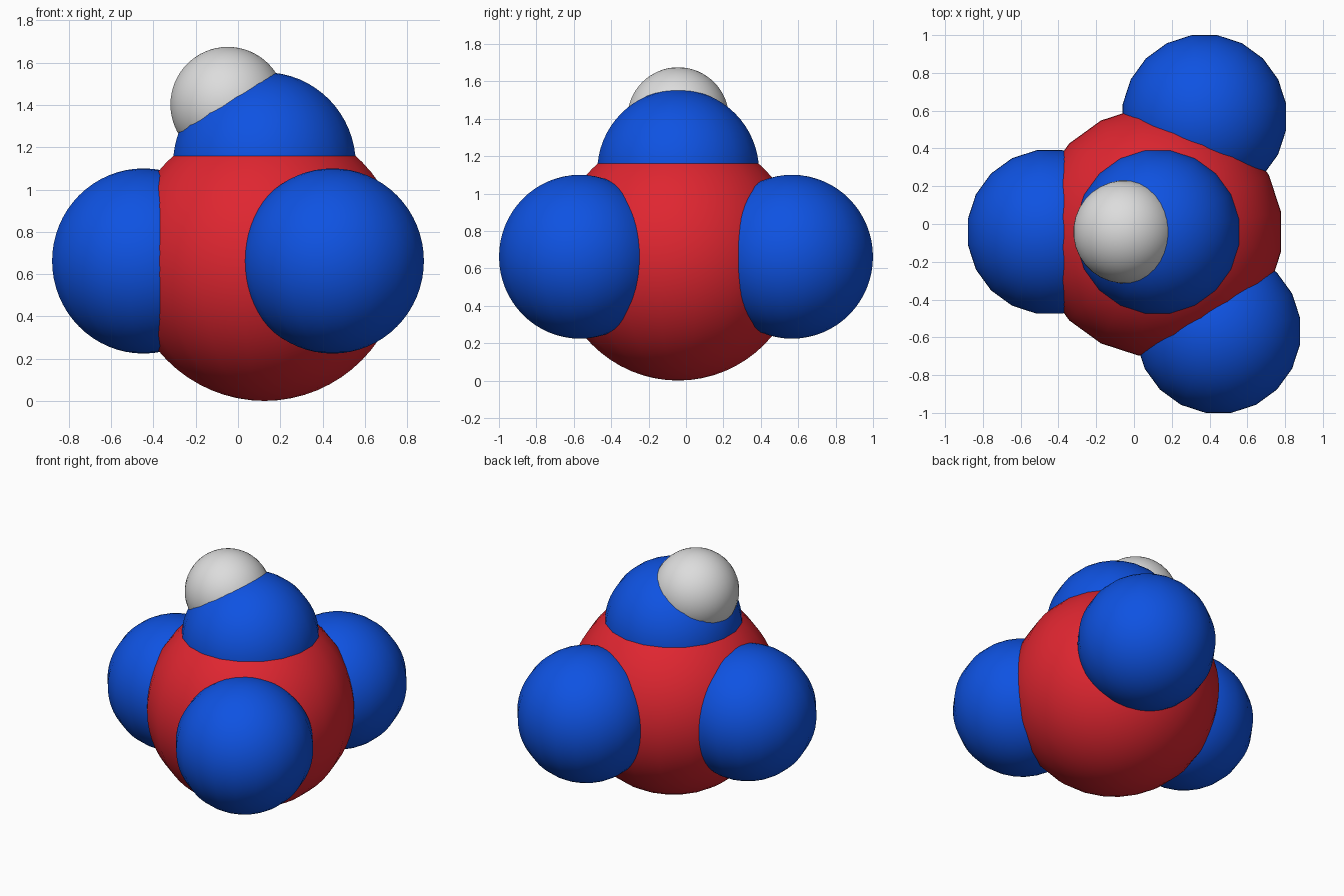
import bpy, bmesh, math
from mathutils import Matrix

if "Cube" in bpy.data.objects:
    bpy.data.objects.remove(bpy.data.objects["Cube"])


def material(name, rgb):
    m = bpy.data.materials.new(name)
    m.diffuse_color = (*rgb, 1.0)
    m.use_nodes = True
    m.node_tree.nodes["Principled BSDF"].inputs["Base Color"].default_value = m.diffuse_color
    return m


RED = material("red", (0.74, 0.019, 0.03))
BLUE = material("blue", (0.0045, 0.085, 0.76))
GREY = material("light grey", (0.72, 0.72, 0.72))


def ball(name, centre, radius, mat, segments=20, rings=32):
    """Smooth sphere whose flat sides face the x and y axes."""
    bm = bmesh.new()
    turn = Matrix.Rotation(math.pi / segments, 4, 'Z')
    bmesh.ops.create_uvsphere(bm, u_segments=segments, v_segments=rings,
                              radius=radius, matrix=turn)
    for f in bm.faces:
        f.smooth = True
    mesh = bpy.data.meshes.new(name)
    bm.to_mesh(mesh)
    bm.free()
    mesh.materials.append(mat)
    ob = bpy.data.objects.new(name, mesh)
    ob.location = centre
    bpy.context.collection.objects.link(ob)
    return ob


# Central atom
Y = -0.042
ball("central_atom", (0.125, Y, 0.662), 0.662, RED)

# Three outer atoms around the middle, one on top
R = 0.438
ball("left_atom", (-0.447, Y, 0.662), R, BLUE)
ball("front_atom", (0.447, -0.567, 0.662), R, BLUE)
ball("back_atom", (0.373, 0.567, 0.662), R, BLUE)
ball("top_atom", (0.125, Y, 1.117), R, BLUE)

# Small atom bonded to the top one
ball("small_atom", (-0.048, Y, 1.402), 0.273, GREY, 32)
